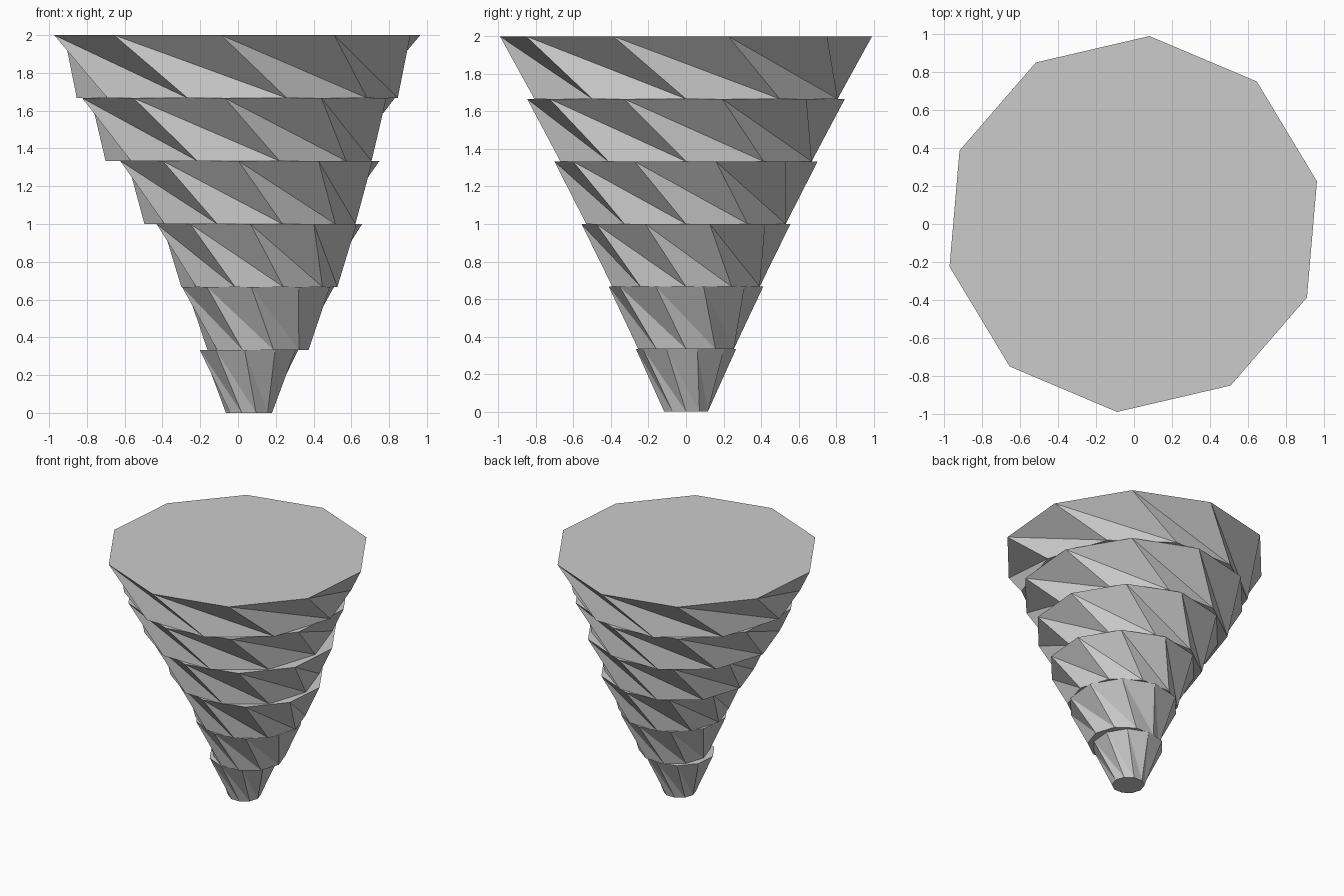
import bpy, bmesh
from math import sin, cos, pi

if "Cube" in bpy.data.objects:
    bpy.data.objects.remove(bpy.data.objects["Cube"])

SIDES = 10
TWIST = -0.4                      # each tier twists between its lower and upper ring
H = 2 / 6
R0, STEP = 0.122, 0.1455          # radius grows evenly with height
SWAY = [0.058, 0.106, 0.113, 0.063, 0.003, -0.004]   # sideways drift of each tier


def ring(bm, cx, r, z, turn):
    return [bm.verts.new((cx + r * cos(2 * pi * k / SIDES + turn),
                          r * sin(2 * pi * k / SIDES + turn), z))
            for k in range(SIDES)]


def twisted_tier(name, cx, r_low, r_high, z):
    bm = bmesh.new()
    low = ring(bm, cx, r_low, z, 0)
    high = ring(bm, cx, r_high, z + H, TWIST)
    # twisted side walls, split along the long diagonal
    for k in range(SIDES):
        n = (k + 1) % SIDES
        bm.faces.new((low[k], low[n], high[k]))
        bm.faces.new((low[n], high[n], high[k]))
    # end caps
    bm.faces.new(low[::-1])
    bm.faces.new(high)
    bmesh.ops.recalc_face_normals(bm, faces=bm.faces)
    mesh = bpy.data.meshes.new(name)
    bm.to_mesh(mesh)
    bm.free()
    bpy.context.collection.objects.link(bpy.data.objects.new(name, mesh))


# stack of six tiers, widening upward
for i, cx in enumerate(SWAY):
    twisted_tier(f"funnel_tier_{i + 1}", cx, R0 + STEP * i, R0 + STEP * (i + 1), H * i)
